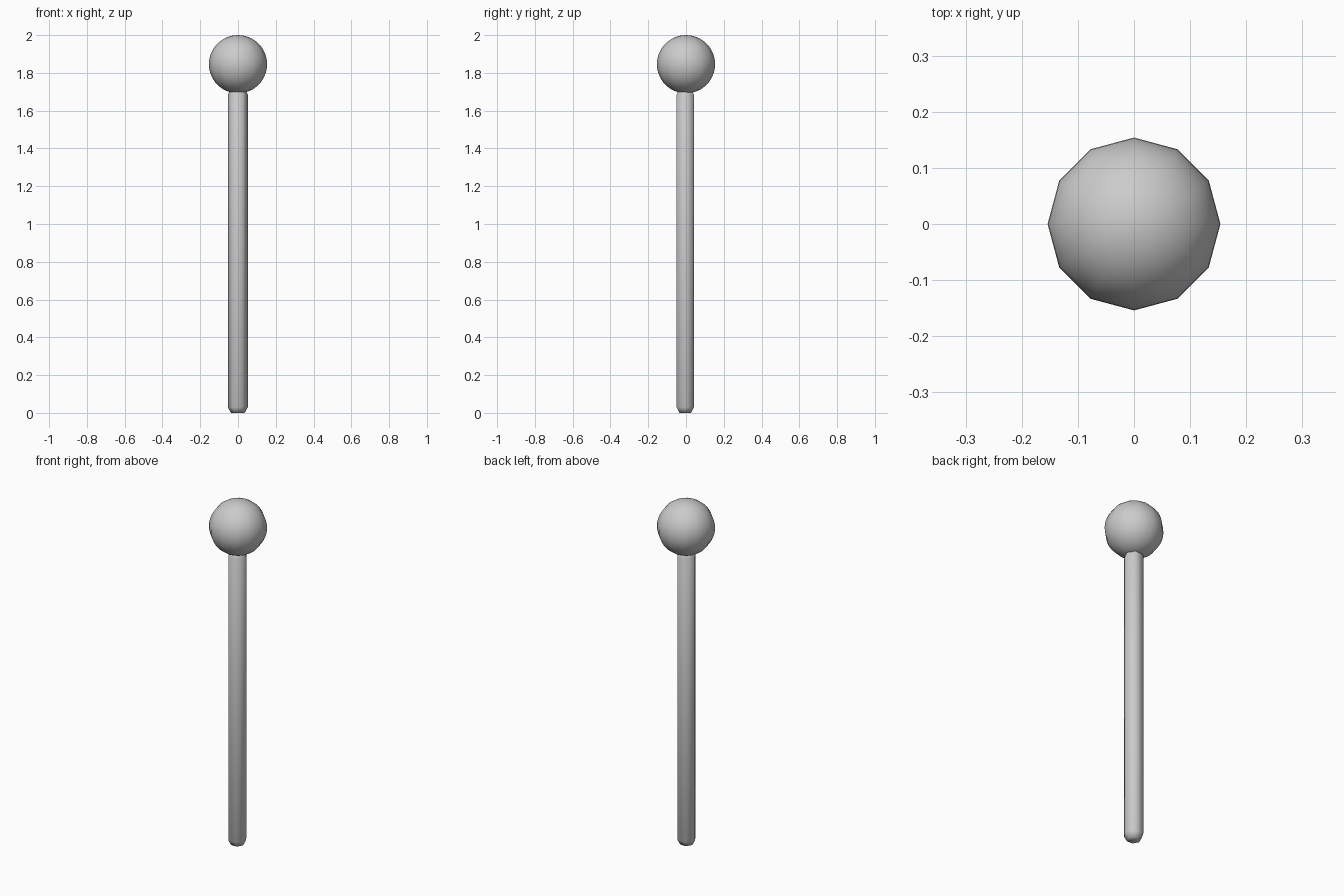
import bpy, math

if "Cube" in bpy.data.objects:
    bpy.data.objects.remove(bpy.data.objects["Cube"])


def finish(name, angle):
    ob = bpy.context.object
    ob.name = name
    bpy.ops.object.shade_smooth_by_angle(angle=math.radians(angle))
    return ob


def lathe(name, profile, sides, location, angle):
    """Closed prism-like solid from (radius, z) rings, first vertex on +x."""
    verts, faces = [], []
    for r, z in profile:
        for i in range(sides):
            a = math.tau * i / sides
            verts.append((r * math.cos(a), r * math.sin(a), z))
    for k in range(len(profile) - 1):
        for i in range(sides):
            j = (i + 1) % sides
            faces.append((k * sides + i, k * sides + j,
                          (k + 1) * sides + j, (k + 1) * sides + i))
    faces.append(tuple(reversed(range(sides))))
    faces.append(tuple(range(len(verts) - sides, len(verts))))
    mesh = bpy.data.meshes.new(name)
    mesh.from_pydata(verts, [], faces)
    ob = bpy.data.objects.new(name, mesh)
    ob.location = location
    bpy.context.collection.objects.link(ob)
    bpy.ops.object.select_all(action='DESELECT')
    bpy.context.view_layer.objects.active = ob
    ob.select_set(True)
    return finish(name, angle)


# Ball on top: twelve segments around, fine rings
R = 0.154
bpy.ops.mesh.primitive_uv_sphere_add(segments=12, ring_count=24, radius=R,
                                     location=(0, 0, 2 - R))
finish("ball", 60)

# Six-sided stick with tapered ends
lathe("stick",
      [(0.036, 0), (0.053, 0.03), (0.053, 1.685), (0.036, 1.715)],
      6, (-0.001, -0.004, 0), 65)
